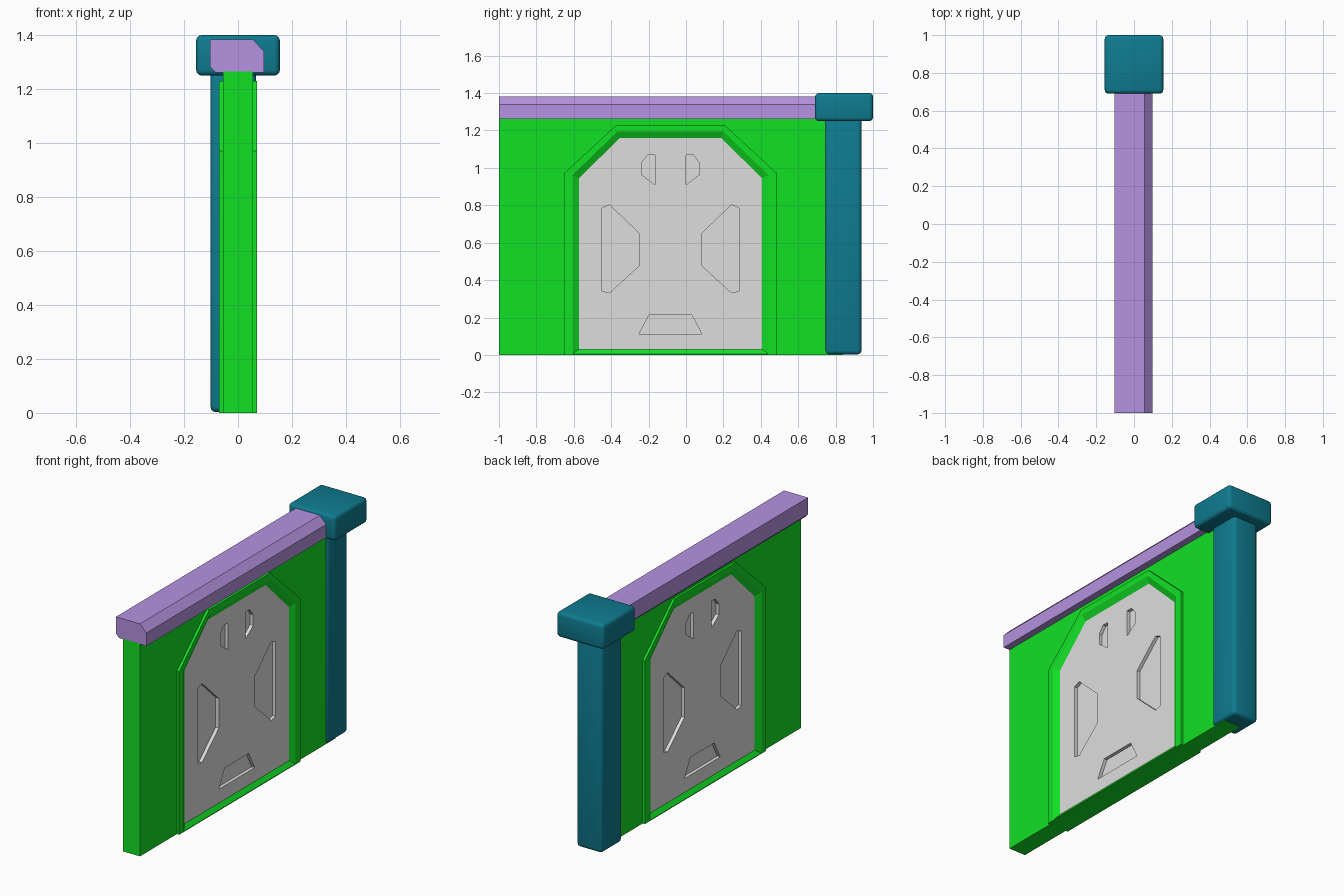
import bpy, bmesh, math
from mathutils import Vector

cube = bpy.data.objects.get("Cube")
if cube:
    bpy.data.objects.remove(cube, do_unlink=True)


def material(name, rgb):
    m = bpy.data.materials.new(name)
    m.use_nodes = True
    m.diffuse_color = (*rgb, 1)
    m.node_tree.nodes["Principled BSDF"].inputs["Base Color"].default_value = (*rgb, 1)
    return m


GREEN = material("bright_green", (0.006, 0.75, 0.019))
GREY = material("light_grey", (0.73, 0.73, 0.73))
PURPLE = material("soft_purple", (0.46, 0.29, 0.745))
TEAL = material("deep_teal", (0.0045, 0.20, 0.28))


def finish(name, bm, mat):
    bmesh.ops.recalc_face_normals(bm, faces=bm.faces)
    me = bpy.data.meshes.new(name)
    bm.to_mesh(me)
    bm.free()
    ob = bpy.data.objects.new(name, me)
    bpy.context.collection.objects.link(ob)
    me.materials.append(mat)
    return ob


def prism(bm, points, step):
    """Extrude a closed outline of 3D points along a vector."""
    face = bm.faces.new([bm.verts.new(p) for p in points])
    new = bmesh.ops.extrude_face_region(bm, geom=[face])["geom"]
    bmesh.ops.translate(bm, vec=step, verts=[v for v in new if isinstance(v, bmesh.types.BMVert)])


def activate(ob):
    bpy.ops.object.select_all(action='DESELECT')
    ob.select_set(True)
    bpy.context.view_layer.objects.active = ob


def rounded_box(name, lo, hi, radius, mat):
    bm = bmesh.new()
    prism(bm, [(lo[0], lo[1], lo[2]), (hi[0], lo[1], lo[2]),
               (hi[0], hi[1], lo[2]), (lo[0], hi[1], lo[2])], (0, 0, hi[2] - lo[2]))
    ob = finish(name, bm, mat)
    mod = ob.modifiers.new("Bevel", 'BEVEL')
    mod.width, mod.segments = radius, 3
    activate(ob)
    bpy.ops.object.modifier_apply(modifier="Bevel")
    bpy.ops.object.shade_smooth_by_angle(angle=math.radians(40))
    return ob


MID = -0.083  # doorway centre along y


def arch(half, shoulder, top_half, top, bottom):
    """Doorway outline in (y, z) with clipped upper corners."""
    return [(MID - half, bottom), (MID - half, shoulder), (MID - top_half, top),
            (MID + top_half, top), (MID + half, shoulder), (MID + half, bottom)]


OUTER = arch(0.57, 0.97, 0.288, 1.23, 0.0)
INNER = arch(0.525, 0.96, 0.283, 1.195, 0.004)
PANEL = arch(0.49, 0.945, 0.27, 1.16, 0.03)
OPENING = arch(0.55, 0.965, 0.285, 1.21, 0.0)
FACE_X, DOOR_X = 0.07, 0.05

# Wall with the doorway left open
bm = bmesh.new()
wall = [(-1, 0)] + OPENING + [(0.84, 0), (0.84, 1.265), (-1, 1.265)]
prism(bm, [(-0.056, y, z) for y, z in wall], (0.111, 0, 0))
finish("wall", bm, GREEN)

# Door frame: raised rim on both sides with sloping inner reveals
bm = bmesh.new()
rings = [(PANEL, -DOOR_X), (INNER, -FACE_X), (OUTER, -FACE_X),
         (OUTER, FACE_X), (INNER, FACE_X), (PANEL, DOOR_X)]
loops = [[bm.verts.new((x, y, z)) for y, z in shape] for shape, x in rings]
for a, b in zip(loops, loops[1:]):
    for i in range(len(a)):
        j = (i + 1) % len(a)
        bm.faces.new((a[i], a[j], b[j], b[i]))
finish("door_frame", bm, GREEN)

# Door panel
bm = bmesh.new()
prism(bm, [(-DOOR_X, y, z) for y, z in PANEL], (2 * DOOR_X, 0, 0))
door = finish("door_panel", bm, GREY)

# Recesses, cut into both faces of the door; offsets are from the centre line
side_recess = [(0.169, 0.652), (0.326, 0.802), (0.366, 0.786),
               (0.366, 0.342), (0.326, 0.332), (0.169, 0.476)]
upper_recess = [(0.083, 1.07), (0.122, 1.07), (0.154, 1.027), (0.154, 0.963), (0.083, 0.91)]
lower_recess = [(-0.168, 0.112), (-0.112, 0.217), (0.112, 0.217), (0.168, 0.112)]
shapes = [lower_recess]
for shape in (side_recess, upper_recess):
    shapes += [shape, [(-y, z) for y, z in shape]]
bm = bmesh.new()
for shape in shapes:
    for side in (-1, 1):
        prism(bm, [(side * 0.03, MID + y, z) for y, z in shape], (side * 0.05, 0, 0))
cutter = finish("recess_cutter", bm, GREY)
cutter.hide_render = True
mod = door.modifiers.new("Recesses", 'BOOLEAN')
mod.operation, mod.solver, mod.object = 'DIFFERENCE', 'EXACT', cutter
activate(door)
bpy.ops.object.modifier_apply(modifier="Recesses")
bpy.data.objects.remove(cutter, do_unlink=True)

# Top rail with clipped edges
bm = bmesh.new()
rail = [(-0.103, 1.383), (0.055, 1.383), (0.097, 1.34), (0.097, 1.262),
        (-0.083, 1.262), (-0.103, 1.283)]
prism(bm, [(x, -1, z) for x, z in rail], (0, 1.75, 0))
finish("top_rail", bm, PURPLE)

# Corner post and its cap
rounded_box("corner_post", (-0.102, 0.745, 0.003), (0.067, 0.938, 1.28), 0.02, TEAL)
rounded_box("post_cap", (-0.155, 0.69, 1.25), (0.155, 1.0, 1.4), 0.02, TEAL)
